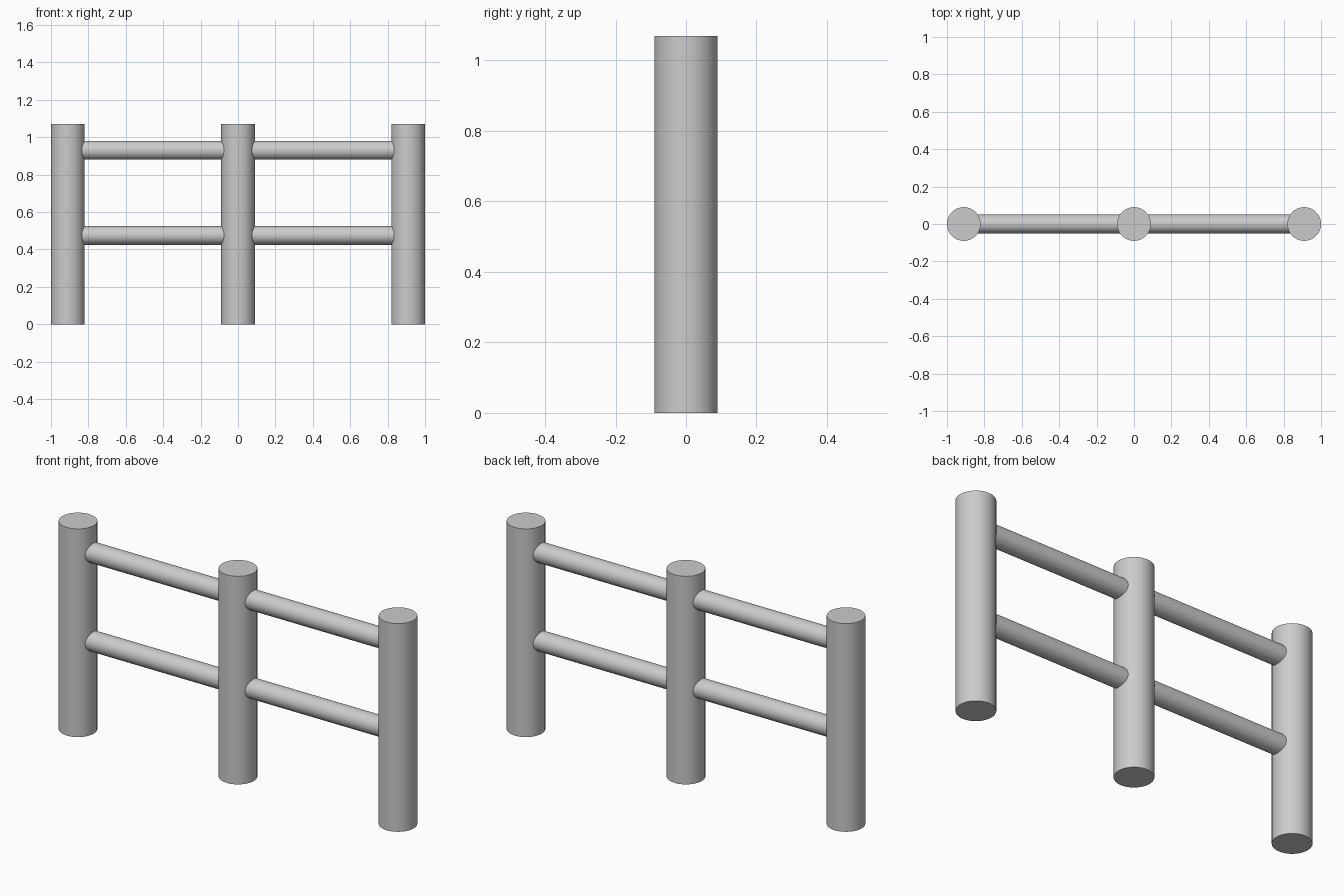
import bpy
import math

if "Cube" in bpy.data.objects:
    bpy.data.objects.remove(bpy.data.objects["Cube"])

POST_R, POST_H, POST_X = 0.09, 1.07, 0.91
RAIL_R = 0.05


def cylinder(name, radius, length, location, rotation=(0, 0, 0)):
    bpy.ops.mesh.primitive_cylinder_add(vertices=64, radius=radius, depth=length,
                                        location=location, rotation=rotation)
    obj = bpy.context.object
    obj.name = name
    bpy.ops.object.shade_smooth_by_angle(angle=math.radians(30))
    return obj


# Three upright round posts
for side, x in (("left", -POST_X), ("middle", 0), ("right", POST_X)):
    cylinder(f"{side}_post", POST_R, POST_H, (x, 0, POST_H / 2))

# Two horizontal round rails running through the middle post into the end posts
for level, z in (("lower", 0.475), ("upper", 0.93)):
    cylinder(f"{level}_rail", RAIL_R, 2 * POST_X, (0, 0, z), (0, math.pi / 2, 0))
